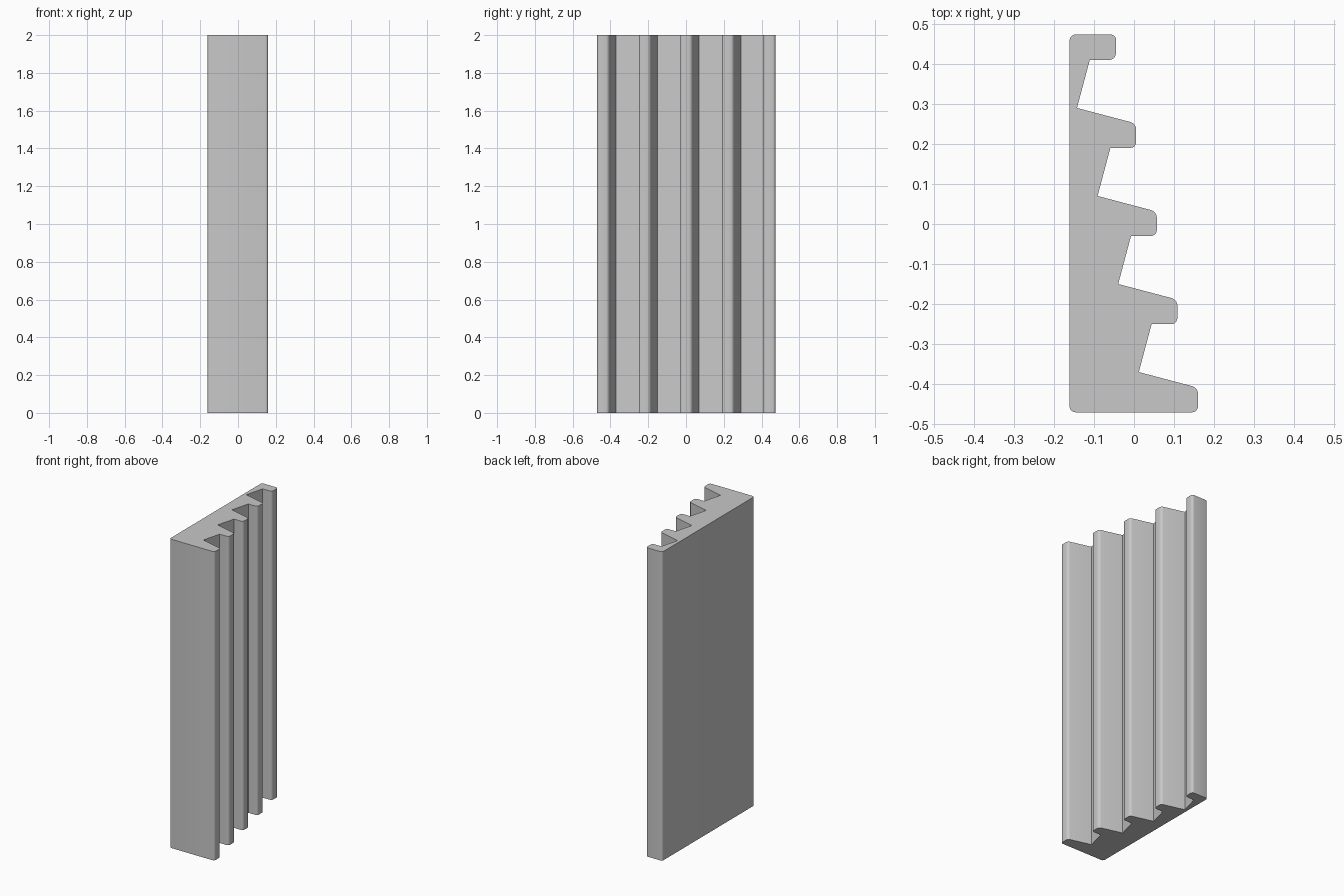
import bpy, bmesh

if "Cube" in bpy.data.objects:
    bpy.data.objects.remove(bpy.data.objects["Cube"])

HEIGHT = 2.0
PITCH_X, PITCH_Y = -0.0515, 0.22   # offset from one tooth to the next
BACK, FRONT, REAR = -0.161, -0.4705, 0.4735

# Stepped rack profile: (x, y, rounded corner)
profile = [(BACK, FRONT, True), (0.16, FRONT, True)]
for i in range(4):
    dx, dy = i * PITCH_X, i * PITCH_Y
    profile += [
        (0.16 + dx, -0.409 + dy, True),     # tooth tip, upper corner
        (0.012 + dx, -0.37 + dy, False),    # notch root
        (0.044 + dx, -0.25 + dy, False),    # notch under next tooth
        (0.16 + dx + PITCH_X, -0.25 + dy, True),  # next tooth, lower corner
    ]
profile += [(-0.044, REAR, True), (BACK, REAR, True)]

# Extrude the profile upward
bm = bmesh.new()
base = bm.faces.new([bm.verts.new((x, y, 0)) for x, y, _ in profile])
extruded = bmesh.ops.extrude_face_region(bm, geom=[base], use_keep_orig=True)
for v in extruded["geom"]:
    if isinstance(v, bmesh.types.BMVert):
        v.co.z = HEIGHT
bmesh.ops.recalc_face_normals(bm, faces=bm.faces)

# Round the outer vertical edges
rounded = [(x, y) for x, y, r in profile if r]
edges = [e for e in bm.edges
         if abs(e.verts[0].co.z - e.verts[1].co.z) > 1
         and any(abs(e.verts[0].co.x - x) + abs(e.verts[0].co.y - y) < 1e-4
                 for x, y in rounded)]
bmesh.ops.bevel(bm, geom=edges, offset=0.015, offset_type='OFFSET',
                segments=5, profile=0.5, affect='EDGES', clamp_overlap=True)
bmesh.ops.recalc_face_normals(bm, faces=bm.faces)

mesh = bpy.data.meshes.new("toothed_rail")
bm.to_mesh(mesh)
bm.free()
rail = bpy.data.objects.new("toothed_rail", mesh)
bpy.context.collection.objects.link(rail)

grey = bpy.data.materials.new("light_grey")
grey.diffuse_color = (0.58, 0.58, 0.58, 1)
grey.use_nodes = True
grey.node_tree.nodes["Principled BSDF"].inputs["Base Color"].default_value = grey.diffuse_color
mesh.materials.append(grey)

# Smooth the rounded edges, keep the others sharp
bpy.context.view_layer.objects.active = rail
rail.select_set(True)
bpy.ops.object.shade_smooth_by_angle(angle=0.44)
